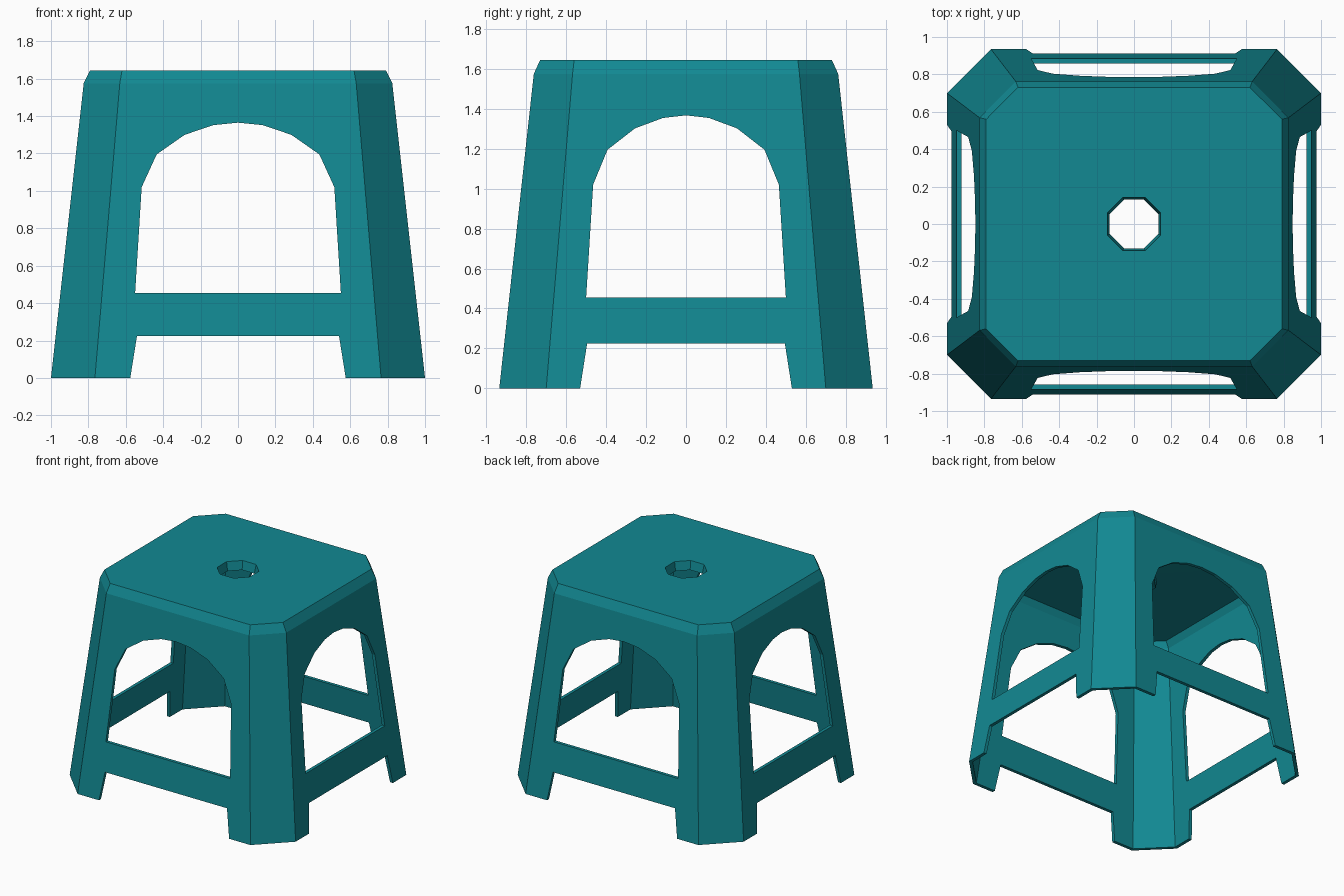
import bpy, bmesh

if "Cube" in bpy.data.objects:
    bpy.data.objects.remove(bpy.data.objects["Cube"])

teal = bpy.data.materials.new("teal plastic")
teal.diffuse_color = (0.006, 0.25, 0.29, 1)
teal.use_nodes = True
teal.node_tree.nodes["Principled BSDF"].inputs["Base Color"].default_value = teal.diffuse_color


def new_object(name, bm):
    mesh = bpy.data.meshes.new(name)
    bm.to_mesh(mesh)
    bm.free()
    ob = bpy.data.objects.new(name, mesh)
    bpy.context.collection.objects.link(ob)
    return ob


def octagon(bm, x, y, cx, cy, z):
    """Chamfered rectangle ring, counter-clockwise seen from above."""
    pts = [(x, -cy), (x, cy), (cx, y), (-cx, y),
           (-x, cy), (-x, -cy), (-cx, -y), (cx, -y)]
    return [bm.verts.new((px, py, z)) for px, py in pts]


def prism(name, half_profile, along_y):
    """Symmetric (half width, z) profile pushed right through the stool."""
    bm = bmesh.new()
    outline = half_profile + [(-w, z) for w, z in reversed(half_profile) if w > 0]
    ends = []
    for d in (-1.3, 1.3):
        ends.append([bm.verts.new((w, d, z) if along_y else (d, w, z))
                     for w, z in outline])
    n = len(outline)
    for i in range(n):
        j = (i + 1) % n
        bm.faces.new((ends[0][i], ends[0][j], ends[1][j], ends[1][i]))
    for e in ends:
        bm.faces.new(e)
    bmesh.ops.recalc_face_normals(bm, faces=bm.faces)
    ob = new_object(name, bm)
    ob.hide_render = True
    return ob


# Stool shell: tapered legs wall, bevelled rim, seat and centre hole flange
bm = bmesh.new()
rings = [octagon(bm, *r) for r in (
    (1.0, 0.935, 0.765, 0.70, 0.0),
    (0.825, 0.762, 0.632, 0.568, 1.575),
    (0.79, 0.73, 0.62, 0.56, 1.645),
    (0.143, 0.143, 0.06, 0.06, 1.645),
    (0.13, 0.13, 0.054, 0.054, 1.575))]
for a, b in zip(rings, rings[1:]):
    for i in range(8):
        j = (i + 1) % 8
        bm.faces.new((a[i], a[j], b[j], b[i]))
stool = new_object("stool", bm)
stool.data.materials.append(teal)

solid = stool.modifiers.new("thickness", 'SOLIDIFY')
solid.thickness = 0.026
solid.offset = -1
solid.use_even_offset = True

# Arched openings above the rails and gaps between the feet
front_arch = [(0.55, 0.455), (0.515, 1.02), (0.435, 1.195),
              (0.285, 1.30), (0.13, 1.352), (0, 1.365)]
side_arch = [(0.50, 0.455), (0.465, 1.02), (0.393, 1.195),
             (0.255, 1.302), (0.115, 1.354), (0, 1.367)]
front_gap = [(0.584, -0.05), (0.54, 0.225)]
side_gap = [(0.538, -0.05), (0.495, 0.225)]
cutters = [prism("front_arch_cutter", front_arch, True),
           prism("side_arch_cutter", side_arch, False),
           prism("front_gap_cutter", front_gap, True),
           prism("side_gap_cutter", side_gap, False)]
for c in cutters:
    cut = stool.modifiers.new(c.name, 'BOOLEAN')
    cut.operation = 'DIFFERENCE'
    cut.solver = 'EXACT'
    cut.object = c

# Bake the cuts, drop the cutters and level the feet
bpy.context.view_layer.update()
dg = bpy.context.evaluated_depsgraph_get()
baked = bpy.data.meshes.new_from_object(stool.evaluated_get(dg))
stool.modifiers.clear()
stool.data = baked
for c in cutters:
    bpy.data.objects.remove(c)
for v in stool.data.vertices:
    v.co.z = max(v.co.z, 0)
stool.data.materials.clear()
stool.data.materials.append(teal)
for p in stool.data.polygons:
    p.material_index = 0
    p.use_smooth = False
